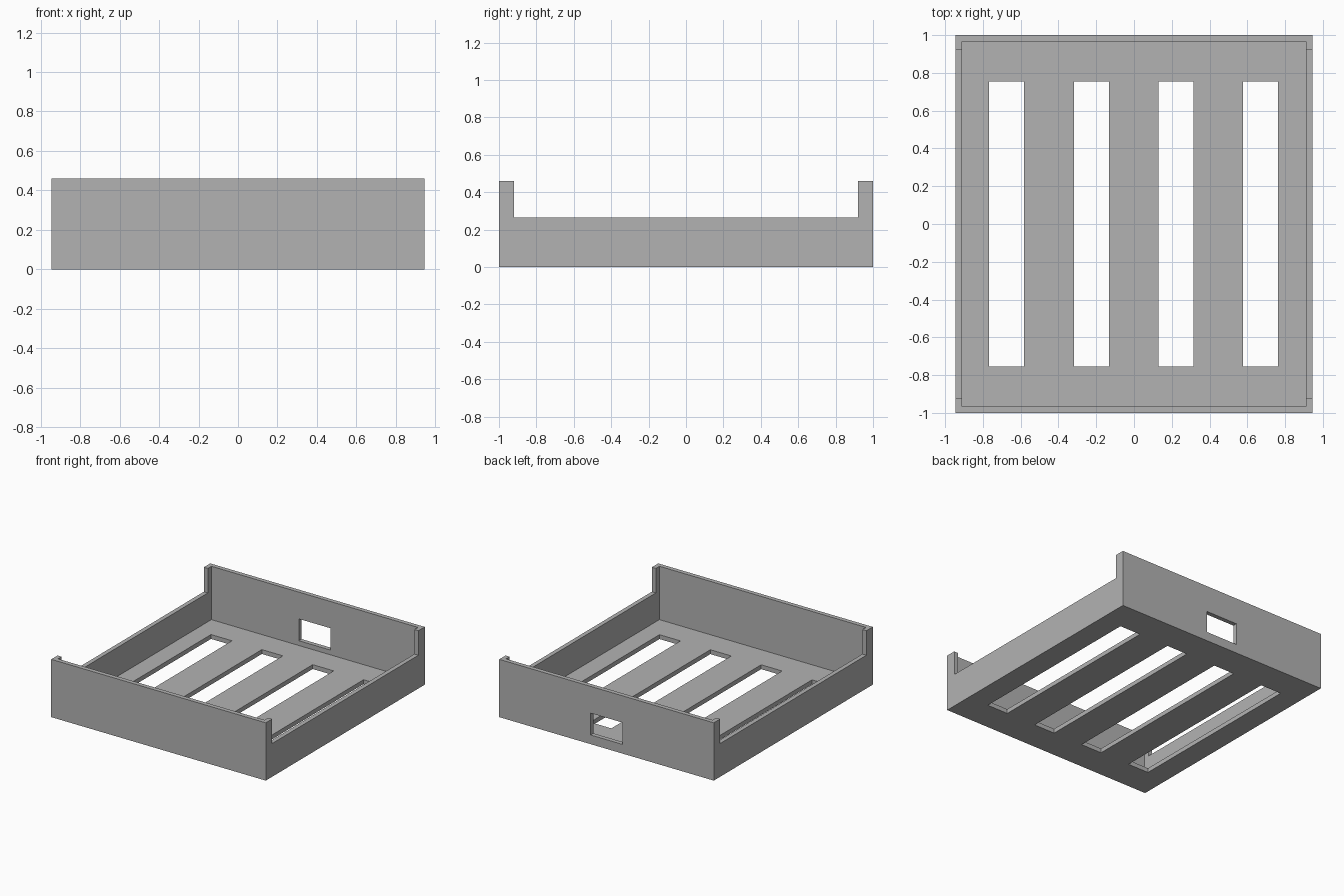
import bpy
import bmesh
from mathutils import Matrix, Vector

if "Cube" in bpy.data.objects:
    bpy.data.objects.remove(bpy.data.objects["Cube"], do_unlink=True)

HALF_X, HALF_Y, HEIGHT = 0.945, 1.0, 0.46
WALL = 0.035          # wall and floor thickness
SIDE_Z = 0.265        # height of the low side walls
POST_Y = 0.92         # where the corner posts begin
OVER = 0.1            # cutter overshoot

grey = bpy.data.materials.new("plain_grey")
grey.use_nodes = True
colour = (0.45, 0.45, 0.45, 1.0)
grey.diffuse_color = colour
grey.node_tree.nodes["Principled BSDF"].inputs["Base Color"].default_value = colour


def box(name, low, high):
    """Box between two opposite corners."""
    low, high = Vector(low), Vector(high)
    bm = bmesh.new()
    place = Matrix.Translation((low + high) / 2) @ Matrix.Diagonal((*(high - low), 1))
    bmesh.ops.create_cube(bm, size=1, matrix=place)
    mesh = bpy.data.meshes.new(name)
    bm.to_mesh(mesh)
    bm.free()
    mesh.materials.append(grey)
    obj = bpy.data.objects.new(name, mesh)
    bpy.context.scene.collection.objects.link(obj)
    return obj


def cut(target, low, high):
    """Subtract a box from the target and discard the cutter."""
    cutter = box("cutter", low, high)
    cutter.hide_render = True
    mod = target.modifiers.new("cut", 'BOOLEAN')
    mod.operation = 'DIFFERENCE'
    mod.solver = 'EXACT'
    mod.object = cutter
    bpy.context.view_layer.objects.active = target
    bpy.ops.object.modifier_apply(modifier=mod.name)
    bpy.data.objects.remove(cutter, do_unlink=True)


# Solid block hollowed into an open tray
tray = box("open_tray", (-HALF_X, -HALF_Y, 0), (HALF_X, HALF_Y, HEIGHT))
cut(tray, (-HALF_X + WALL, -HALF_Y + WALL, WALL),
    (HALF_X - WALL, HALF_Y - WALL, HEIGHT + OVER))

# Lowered side walls, leaving short posts at the corners
cut(tray, (-HALF_X - OVER, -POST_Y, SIDE_Z), (HALF_X + OVER, POST_Y, HEIGHT + OVER))

# Four long slots through the floor
for i in range(4):
    x = (i - 1.5) * 0.448 - 0.002
    cut(tray, (x - 0.0925, -0.755, -OVER), (x + 0.0925, 0.755, WALL + OVER))

# Rectangular opening in the back wall
cut(tray, (-0.14, HALF_Y - WALL - OVER, 0.073), (0.14, HALF_Y + OVER, 0.247))
